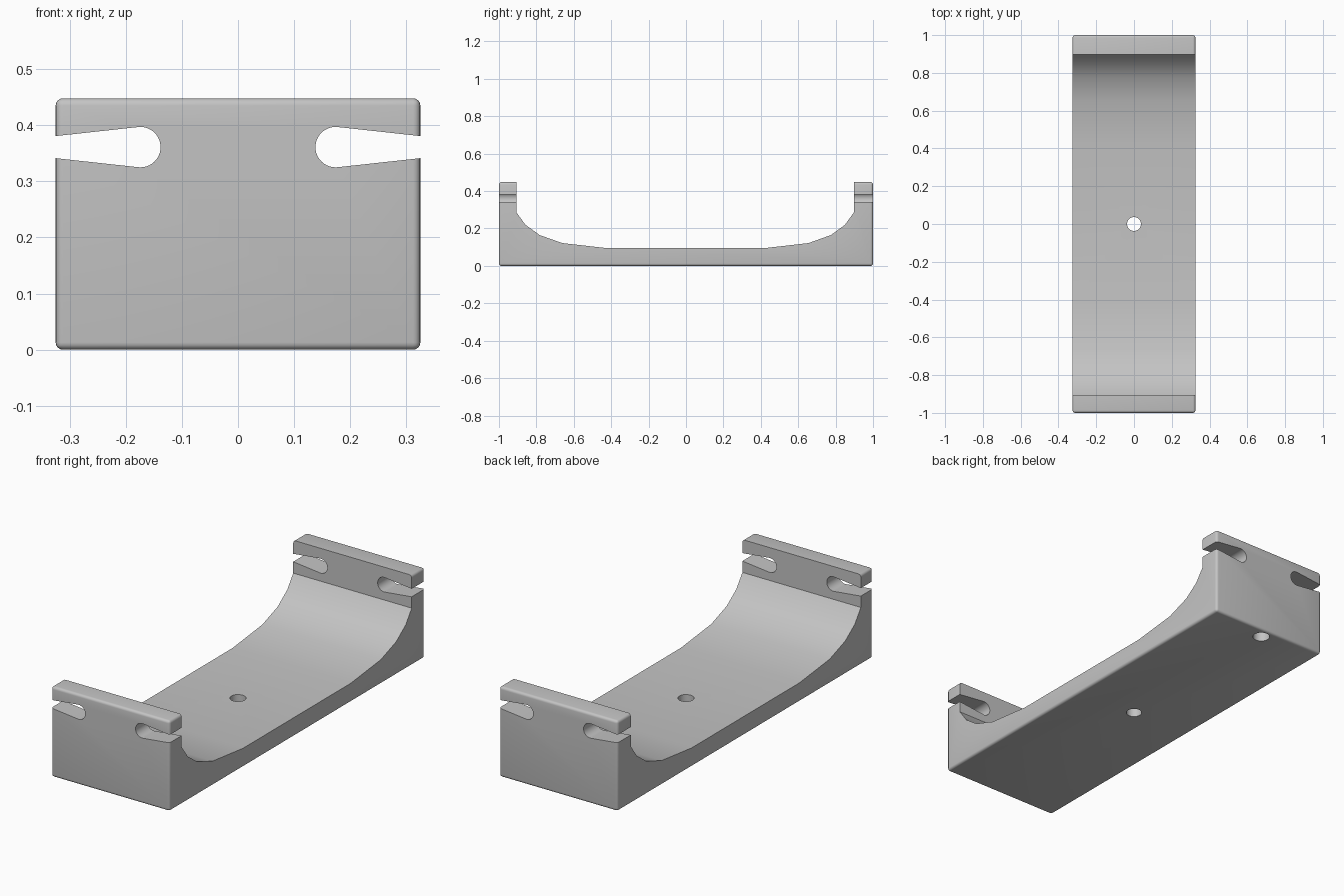
import bpy, bmesh, math

cube = bpy.data.objects.get("Cube")
if cube:
    bpy.data.objects.remove(cube, do_unlink=True)

HALF_X, HEIGHT, ROUND = 0.325, 0.448, 0.013

grey = bpy.data.materials.new("plain_grey")
grey.use_nodes = True
grey.diffuse_color = (0.55, 0.55, 0.55, 1)
grey.node_tree.nodes["Principled BSDF"].inputs["Base Color"].default_value = (0.55, 0.55, 0.55, 1)


def make_object(name, bm):
    bmesh.ops.recalc_face_normals(bm, faces=bm.faces)
    mesh = bpy.data.meshes.new(name)
    bm.to_mesh(mesh)
    bm.free()
    mesh.materials.append(grey)
    obj = bpy.data.objects.new(name, mesh)
    bpy.context.collection.objects.link(obj)
    return obj


def prism(name, points, offset):
    """Extrude a closed outline of 3D points along an offset."""
    bm = bmesh.new()
    face = bm.faces.new([bm.verts.new(p) for p in points])
    made = bmesh.ops.extrude_face_region(bm, geom=[face])
    verts = [g for g in made["geom"] if isinstance(g, bmesh.types.BMVert)]
    bmesh.ops.translate(bm, verts=verts, vec=offset)
    return make_object(name, bm)


def hole(name, y, radius, bottom, top):
    ring = [(radius * math.cos(a), y + radius * math.sin(a), bottom)
            for a in (math.tau * i / 32 for i in range(32))]
    return prism(name, ring, (0, 0, top - bottom))


# Rounded block that the cradle is cut from
bm = bmesh.new()
bmesh.ops.create_cube(bm, size=1)
bmesh.ops.scale(bm, verts=bm.verts, vec=(2 * HALF_X, 2, HEIGHT))
bmesh.ops.translate(bm, verts=bm.verts, vec=(0, 0, HEIGHT / 2))
bmesh.ops.bevel(bm, geom=bm.edges[:], offset=ROUND, segments=4, profile=0.5, affect='EDGES')
cradle = make_object("cradle_body", bm)

# Curved trough between the two end walls
curve = [(0.42, 0.095), (0.655, 0.122), (0.775, 0.165), (0.85, 0.22), (0.897, 0.285)]
right = curve + [(0.897, 0.6)]
left = [(-y * 1.01, z) for y, z in reversed(right)]
cutters = [prism("trough_cutter", [(-0.5, y, z) for y, z in right + left], (1, 0, 0))]

# Tapered slots with round inner ends, through both end walls
SLOT_X, SLOT_Z, SLOT_R = 0.174, 0.361, 0.036
for side, label in ((-1, "right"), (1, "left")):
    outline = [(0.4, SLOT_Z - 0.0115)]
    for i in range(25):
        a = math.radians(-84 - 192 * i / 24)
        outline.append((SLOT_X + SLOT_R * math.cos(a), SLOT_Z + SLOT_R * math.sin(a)))
    outline.append((0.4, SLOT_Z + 0.0115))
    cutters.append(prism(label + "_slot_cutter", [(side * x, -1.2, z) for x, z in outline], (0, 2.4, 0)))

# Centre through hole and blind hole under the back wall
cutters.append(hole("centre_hole_cutter", 0, 0.037, -0.1, 0.3))
cutters.append(hole("back_hole_cutter", 0.945, 0.04, -0.1, 0.25))

bpy.ops.object.select_all(action='DESELECT')
bpy.context.view_layer.objects.active = cradle
cradle.select_set(True)
for cutter in cutters:
    cutter.hide_render = True
    mod = cradle.modifiers.new(cutter.name, 'BOOLEAN')
    mod.operation = 'DIFFERENCE'
    mod.solver = 'EXACT'
    mod.object = cutter
    bpy.ops.object.modifier_apply(modifier=mod.name)
    bpy.data.objects.remove(cutter, do_unlink=True)

bpy.ops.object.shade_smooth_by_angle(angle=math.radians(30))
